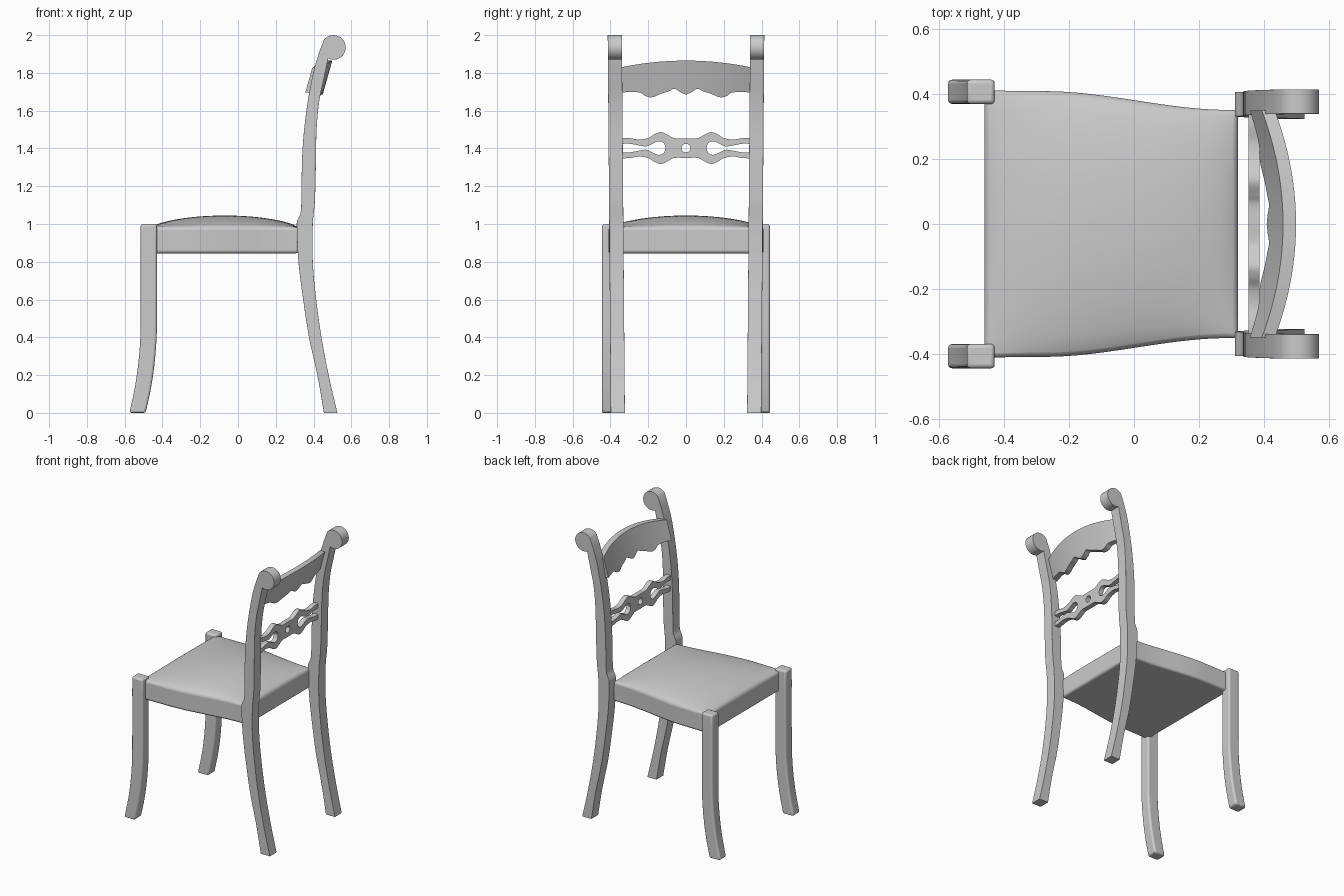
import bpy, bmesh, math
from mathutils import Vector

if "Cube" in bpy.data.objects:
    bpy.data.objects.remove(bpy.data.objects["Cube"])


def smooth(pts, k=5):
    """Catmull-Rom curve through 2D points."""
    p = [Vector(q) for q in pts]
    p = [2 * p[0] - p[1]] + p + [2 * p[-1] - p[-2]]
    out = []
    for a, b, c, d in zip(p, p[1:], p[2:], p[3:]):
        for i in range(k):
            t = i / k
            out.append(0.5 * (2 * b + (c - a) * t + (2 * a - 5 * b + 4 * c - d) * t**2
                              + (3 * b - a - 3 * c + d) * t**3))
    return [tuple(v) for v in out + [p[-2]]]


def finish(ob, bevel):
    bm = bmesh.new()
    bm.from_mesh(ob.data)
    bmesh.ops.remove_doubles(bm, verts=bm.verts, dist=1e-5)
    bmesh.ops.recalc_face_normals(bm, faces=bm.faces)
    bm.to_mesh(ob.data)
    bm.free()
    if bevel:
        m = ob.modifiers.new("bevel", 'BEVEL')
        m.width, m.segments, m.limit_method = bevel, 3, 'ANGLE'
        m.angle_limit = math.radians(50)
    bpy.ops.object.select_all(action='DESELECT')
    ob.select_set(True)
    bpy.context.view_layer.objects.active = ob
    bpy.ops.object.shade_smooth_by_angle(angle=math.radians(35))
    return ob


def add(name, data):
    ob = bpy.data.objects.new(name, data)
    bpy.context.collection.objects.link(ob)
    return ob


def prism(name, loops, half, place, bevel):
    """Filled outline extruded by +-half, then every vertex placed in the model."""
    cu = bpy.data.curves.new(name, 'CURVE')
    cu.dimensions, cu.fill_mode, cu.extrude = '2D', 'BOTH', half
    for loop in loops:
        s = cu.splines.new('POLY')
        s.points.add(len(loop) - 1)
        for q, (x, y) in zip(s.points, loop):
            q.co = (x, y, 0, 1)
        s.use_cyclic_u = True
    ob = add(name, cu)
    bpy.ops.object.select_all(action='DESELECT')
    ob.select_set(True)
    bpy.context.view_layer.objects.active = ob
    bpy.ops.object.convert(target='MESH')
    ob = bpy.context.object
    for v in ob.data.vertices:
        v.co = place(*v.co)
    return finish(ob, bevel)


def circle(cx, cy, r, a0, a1, n):
    return [(cx + r * math.cos(math.radians(a0 + (a1 - a0) * i / n)),
             cy + r * math.sin(math.radians(a0 + (a1 - a0) * i / n))) for i in range(n + 1)]


# Front legs: straight above, sweeping forward at the foot
edge = smooth([(-.575, 0), (-.547, .13), (-.528, .26), (-.517, .4), (-.515, .55), (-.515, 1.0)])
front = edge + [(x + .086, z) for x, z in reversed(edge)]
# Back legs: sabre foot, raked upright and round scroll on top
back = smooth([(.455, 0), (.42, .2), (.376, .4), (.345, .6), (.32, .8), (.311, .98), (.315, 1.02),
               (.333, 1.07), (.336, 1.2), (.342, 1.4), (.362, 1.6), (.398, 1.8), (.43, 1.91)])
back += circle(.505, 1.935, .065, 140, -115, 28)
back += smooth([(.468, 1.83), (.453, 1.76), (.43, 1.65), (.416, 1.5), (.412, 1.3), (.407, 1.12),
                (.396, 1.0), (.396, .8), (.414, .6), (.442, .4), (.48, .2), (.526, 0)])
for side, label in ((-1, "right"), (1, "left")):
    prism("front_leg_" + label, [front], .0375,
          lambda x, z, d, s=side: (x, s * .407 + d, z), .012)
    prism("back_leg_" + label, [back], .0375,
          lambda x, z, d, s=side: (x, s * (.361 + .008 * z) + d, z), .008)

# Seat: tapered plan with serpentine sides and a padded crown
bm = bmesh.new()
bmesh.ops.create_grid(bm, x_segments=28, y_segments=28, size=1)
ext = bmesh.ops.extrude_face_region(bm, geom=bm.faces[:], use_keep_orig=True)
lower = {g for g in ext['geom'] if isinstance(g, bmesh.types.BMVert)}
for v in bm.verts:
    u, w = v.co.x, v.co.y
    t = min(1, max(0, (u + .5) / 1.4))
    width = .411 - .004 * (u + 1) - .052 * t * t * (3 - 2 * t)
    crown = max(0, (1 - u * u) * (1 - w * w)) ** .7
    v.co = (-.07 + .39 * u, width * w, .845 if v in lower else .982 + .063 * crown)
me = bpy.data.meshes.new("seat")
bm.to_mesh(me)
bm.free()
finish(add("seat", me), .014)

# Top rail: bowed backwards, leaning, with a scalloped lower edge
half = [(0, 1.685), (.03, 1.698), (.06, 1.716), (.09, 1.703), (.13, 1.69), (.18, 1.671),
        (.215, 1.678), (.25, 1.697), (.35, 1.697)]
low = smooth(half)
low = [(-y, z) for y, z in reversed(low[1:])] + low
bm = bmesh.new()
rings = []
for y, z in low:
    ring = []
    for h, d in ((z, -.02), (z, .02), (1.865 - .3 * y * y, .02), (1.865 - .3 * y * y, -.02)):
        ring.append(bm.verts.new((.43 + .28 * (h - 1.69) - .45 * y * y + d, y, h)))
    rings.append(ring)
for a, b in zip(rings, rings[1:]):
    for i in range(4):
        bm.faces.new((a[i], a[i - 1], b[i - 1], b[i]))
bm.faces.new(rings[0])
bm.faces.new(rings[-1])
me = bpy.data.meshes.new("top_rail")
bm.to_mesh(me)
bm.free()
finish(add("top_rail", me), 0)

# Middle rail: pierced, with wavy strips, teardrop openings and a centre hole
outer = smooth([(0, .052), (.06, .052), (.09, .066), (.13, .084), (.165, .074), (.2, .053),
                (.25, .045), (.3, .053), (.345, .054)])
inner = smooth([(.345, .022), (.3, .023), (.25, .014), (.21, .009), (.18, .022), (.145, .036),
                (.118, .026), (.108, 0)])
quarter = outer + inner
right = quarter + [(y, -z) for y, z in reversed(quarter[:-1])]
left = [(-y, -z) for y, z in right]
prism("middle_rail", [right[:-1] + left[:-1], circle(0, 0, .023, 0, 345, 23)], .017,
      lambda y, z, d: (.37 + d, y, 1.402 + z), 0)
